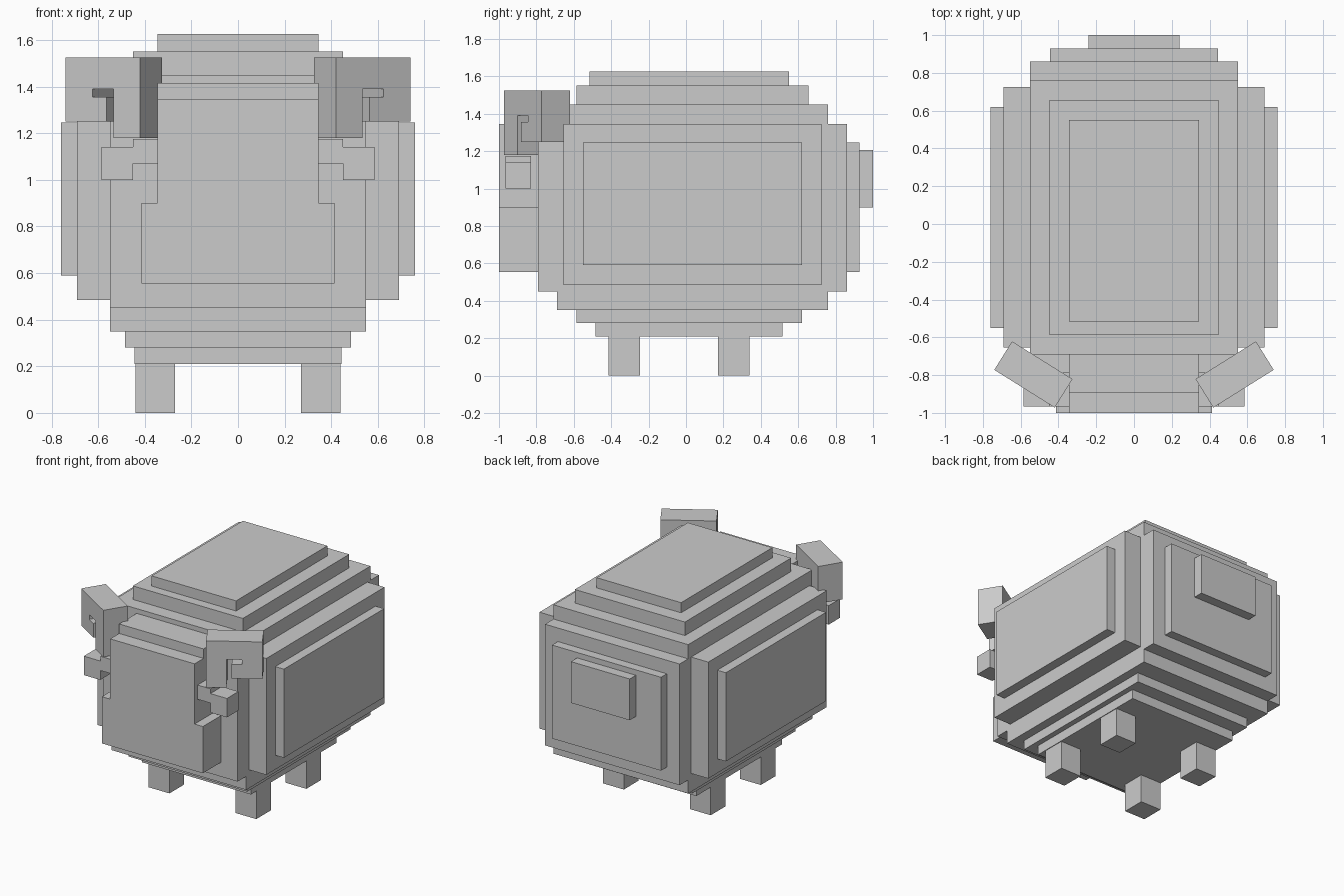
import bpy, bmesh, math
from mathutils import Vector

if "Cube" in bpy.data.objects:
    bpy.data.objects.remove(bpy.data.objects["Cube"])

wool_grey = bpy.data.materials.new("plain_grey")
wool_grey.diffuse_color = (0.6, 0.6, 0.6, 1)
wool_grey.use_nodes = True
wool_grey.node_tree.nodes["Principled BSDF"].inputs["Base Color"].default_value = wool_grey.diffuse_color


def finish(name, bm, mirror=False):
    bmesh.ops.recalc_face_normals(bm, faces=bm.faces)
    mesh = bpy.data.meshes.new(name)
    bm.to_mesh(mesh)
    bm.free()
    mesh.materials.append(wool_grey)
    obj = bpy.data.objects.new(name, mesh)
    bpy.context.collection.objects.link(obj)
    if mirror:
        obj.modifiers.new("mirror", 'MIRROR').use_mirror_merge = False
    return obj


def box(name, x, y, z, mirror=False):
    """Box from (min, max) ranges on each axis."""
    bm = bmesh.new()
    bmesh.ops.create_cube(bm, size=1)
    for v in bm.verts:
        v.co = Vector([r[0] if c < 0 else r[1] for c, r in zip(v.co, (x, y, z))])
    return finish(name, bm, mirror)


# Stepped woolly body: half width, back and front limits, bottom and top
layers = [
    ("belly_low", 0.445, (-0.485, 0.515), (0.21, 0.28)),
    ("belly_mid", 0.485, (-0.585, 0.62), (0.28, 0.35)),
    ("belly_high", 0.55, (-0.69, 0.76), (0.35, 0.45)),
    ("body_core", 0.55, (-0.79, 0.86), (0.45, 1.345)),
    ("back_low", 0.55, (-0.69, 0.76), (1.345, 1.45)),
    ("back_mid", 0.45, (-0.585, 0.655), (1.45, 1.55)),
    ("back_high", 0.345, (-0.515, 0.55), (1.55, 1.625)),
    ("rump", 0.445, (0.86, 0.928), (0.555, 1.245)),
    ("tail", 0.24, (0.928, 1.0), (0.90, 1.205)),
]
for name, w, y, z in layers:
    box(name, (-w, w), y, z)

# Wool on the flanks
box("flank_inner", (0.55, 0.69), (-0.655, 0.725), (0.485, 1.345), True)
box("flank_outer", (0.69, 0.76), (-0.55, 0.62), (0.59, 1.245), True)

# Head
box("muzzle", (-0.413, 0.413), (-1.0, -0.79), (0.555, 0.90))
box("face", (-0.345, 0.345), (-1.0, -0.79), (0.90, 1.345))
box("forehead", (-0.345, 0.345), (-0.895, -0.69), (1.345, 1.415))

# Ears
box("ear_root", (0.345, 0.45), (-0.965, -0.83), (1.07, 1.175), True)
box("ear_tip", (0.45, 0.585), (-0.965, -0.83), (1.00, 1.14), True)

# Legs
box("front_leg", (0.27, 0.44), (-0.415, -0.245), (0, 0.21), True)
box("back_leg", (0.27, 0.44), (0.17, 0.34), (0, 0.21), True)

# Curled horns: profile along the horn and up, extruded, turned outwards
profile = [(0, 1.18), (0.135, 1.18), (0.135, 1.39), (0.241, 1.39), (0.241, 1.355),
           (0.171, 1.355), (0.171, 1.25), (0.377, 1.25), (0.377, 1.525), (0, 1.525)]
angle = math.radians(32)
along = Vector((math.cos(angle), math.sin(angle), 0))
depth = Vector((-math.sin(angle), math.cos(angle), 0)) * 0.178
bm = bmesh.new()
start = Vector((0.42, -0.972, 0))
face = bm.faces.new([bm.verts.new(start + along * u + Vector((0, 0, z))) for u, z in profile])
extruded = bmesh.ops.extrude_face_region(bm, geom=[face], use_keep_orig=True)
new_verts = [g for g in extruded["geom"] if isinstance(g, bmesh.types.BMVert)]
bmesh.ops.translate(bm, verts=new_verts, vec=depth)
finish("horn", bm, True)
